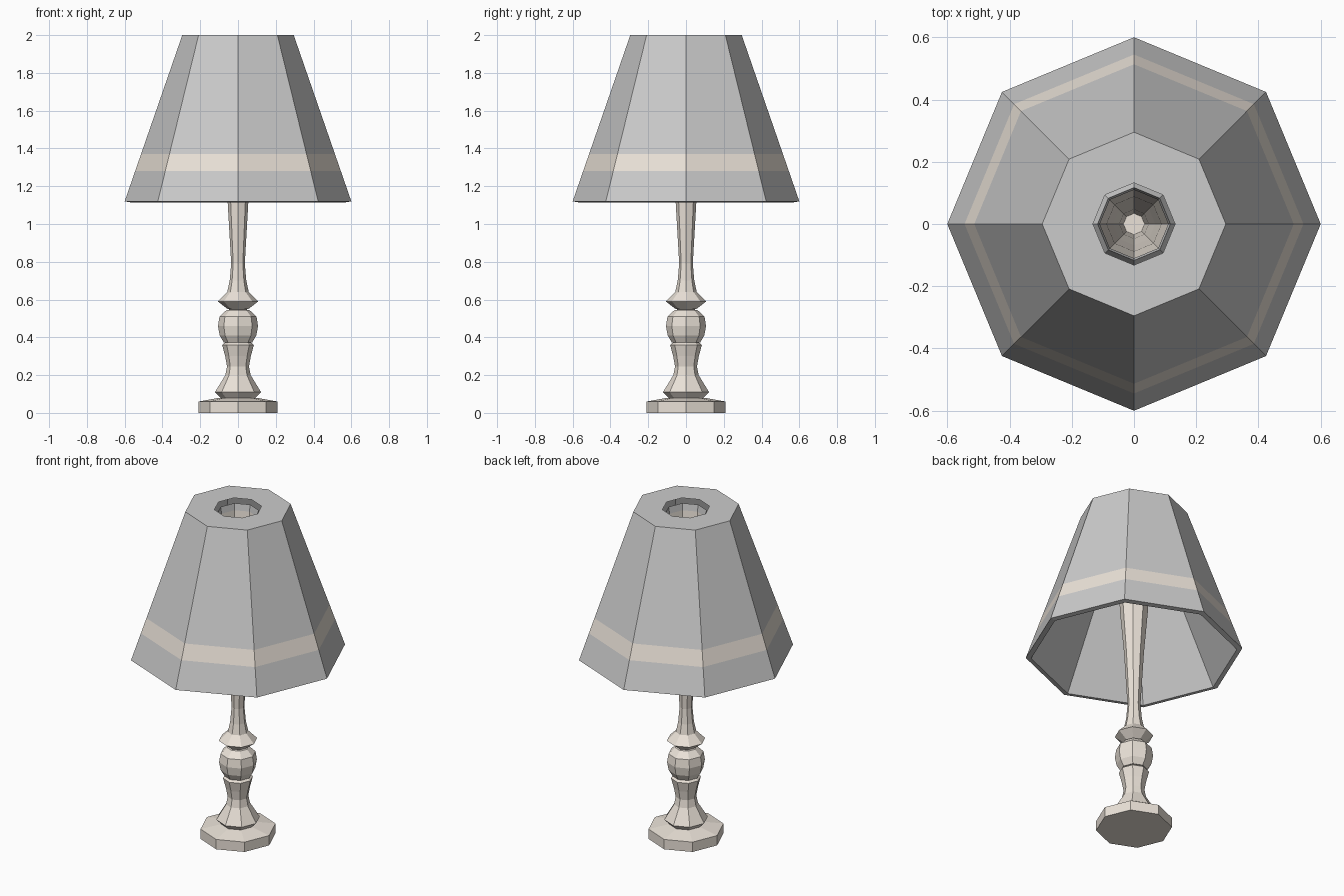
import bpy, bmesh
from math import cos, sin, pi

if "Cube" in bpy.data.objects:
    bpy.data.objects.remove(bpy.data.objects["Cube"])

SIDES = 8

beige = bpy.data.materials.new("beige")
beige.diffuse_color = (0.83, 0.765, 0.69, 1)
beige.use_nodes = True
beige.node_tree.nodes["Principled BSDF"].inputs["Base Color"].default_value = beige.diffuse_color
grey = bpy.data.materials.new("grey")
grey.diffuse_color = (0.8, 0.8, 0.8, 1)
grey.use_nodes = True
grey.node_tree.nodes["Principled BSDF"].inputs["Base Color"].default_value = grey.diffuse_color


def lathe(name, profile, mats, stripe=None):
    """Spin an (r, z) profile into eight flat sides; stripe is a segment index."""
    bm = bmesh.new()
    rings = []
    for r, z in profile:
        if r == 0:
            rings.append([bm.verts.new((0, 0, z))] * SIDES)
        else:
            rings.append([bm.verts.new((r * cos(2 * pi * i / SIDES),
                                        r * sin(2 * pi * i / SIDES), z))
                          for i in range(SIDES)])
    for s, (a, b) in enumerate(zip(rings, rings[1:])):
        for i in range(SIDES):
            j = (i + 1) % SIDES
            face = bm.faces.new(list(dict.fromkeys((a[i], a[j], b[j], b[i]))))
            face.material_index = 1 if s == stripe else 0
    bmesh.ops.recalc_face_normals(bm, faces=bm.faces)
    mesh = bpy.data.meshes.new(name)
    bm.to_mesh(mesh)
    bm.free()
    for m in mats:
        mesh.materials.append(m)
    obj = bpy.data.objects.new(name, mesh)
    bpy.context.collection.objects.link(obj)
    return obj


# Foot plate
lathe("foot", [(0, 0), (0.21, 0), (0.21, 0.06), (0.10, 0.08), (0, 0.08)], [beige])

# Waisted lower column
lathe("lower_column", [(0, 0.075), (0.09, 0.078), (0.122, 0.11), (0.067, 0.20),
                       (0.058, 0.245), (0.068, 0.30), (0.084, 0.36),
                       (0.065, 0.375), (0, 0.375)], [beige])

# Turned ball
lathe("ball", [(0, 0.37), (0.075, 0.373), (0.097, 0.41), (0.106, 0.46),
               (0.098, 0.51), (0.060, 0.545), (0, 0.55)], [beige])

# Collar and trumpet stem, with a hollow flared top
lathe("stem", [(0, 0.54), (0.055, 0.55), (0.107, 0.59), (0.057, 0.64),
               (0.044, 0.70), (0.036, 0.79), (0.055, 1.12), (0.076, 1.37),
               (0.095, 1.70), (0.117, 1.94), (0.112, 1.94), (0.088, 1.70),
               (0.068, 1.37), (0.047, 1.12), (0.034, 0.90), (0, 0.90)], [beige])


# Lamp shade: inner liner cone, rim, outer cone with coloured band, top ring
def shade_r(z):
    return 0.6 + (0.295 - 0.6) * (z - 1.12) / 0.88


lathe("shade", [(0.110, 1.935), (0.117, 1.975), (0.57, 1.115), (0.6, 1.12),
                (shade_r(1.28), 1.28), (shade_r(1.37), 1.37),
                (0.295, 2.0), (0.132, 2.0)],
      [grey, beige], stripe=4)
